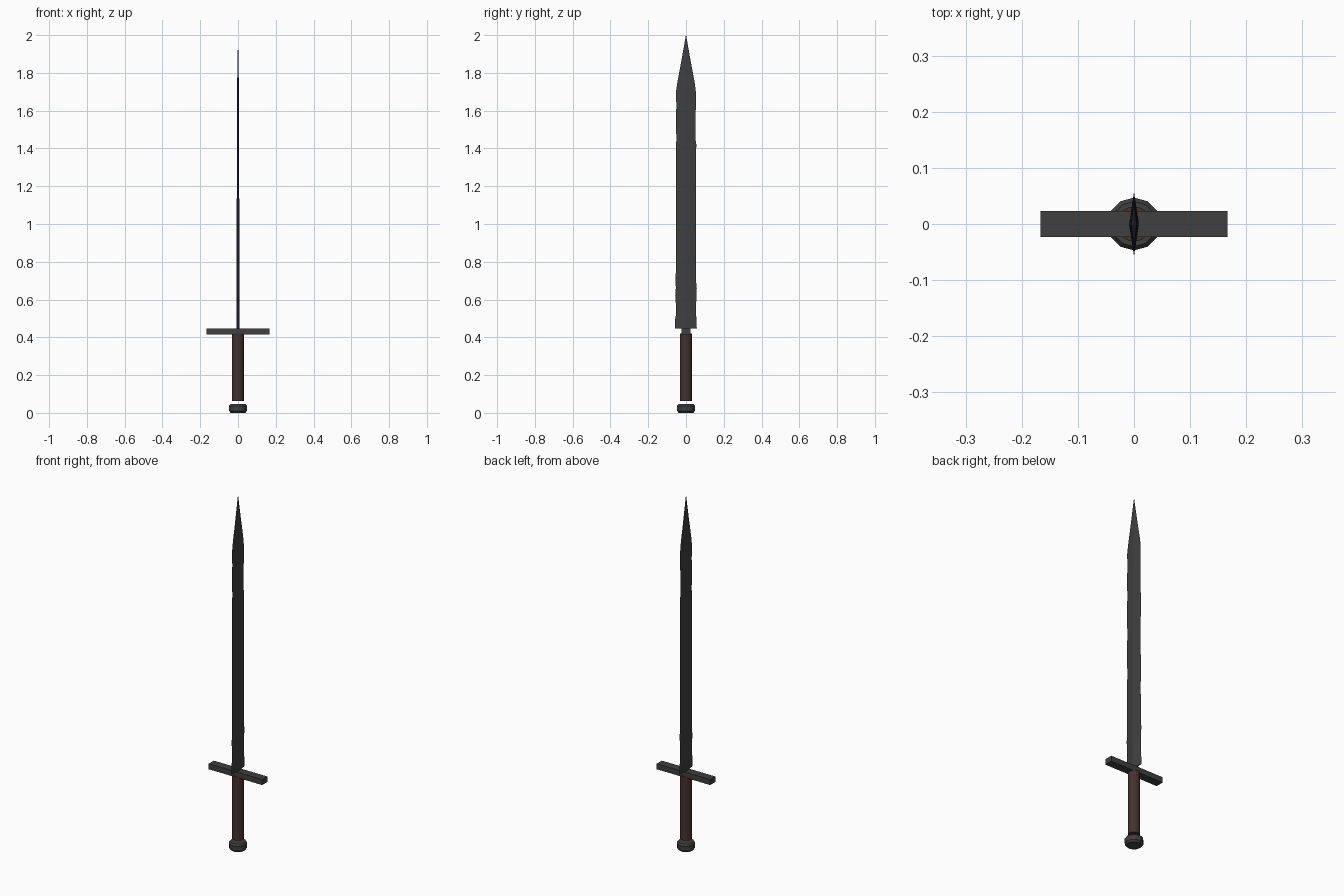
import bpy, bmesh, math

if "Cube" in bpy.data.objects:
    bpy.data.objects.remove(bpy.data.objects["Cube"])


def material(name, rgb):
    m = bpy.data.materials.new(name)
    m.diffuse_color = (*rgb, 1)
    m.use_nodes = True
    m.node_tree.nodes["Principled BSDF"].inputs["Base Color"].default_value = m.diffuse_color
    return m


steel = material("dark_steel", (0.05, 0.05, 0.052))
leather = material("brown_leather", (0.06, 0.031, 0.025))


def loft(name, rings, mat):
    """Skin a stack of equal-length vertex rings and cap both ends."""
    bm = bmesh.new()
    loops = [[bm.verts.new(p) for p in ring] for ring in rings]
    n = len(loops[0])
    for a, b in zip(loops, loops[1:]):
        for i in range(n):
            j = (i + 1) % n
            bm.faces.new((a[i], a[j], b[j], b[i]))
    bm.faces.new(loops[0][::-1])
    bm.faces.new(loops[-1])
    bmesh.ops.recalc_face_normals(bm, faces=bm.faces)
    me = bpy.data.meshes.new(name)
    bm.to_mesh(me)
    bm.free()
    me.materials.append(mat)
    ob = bpy.data.objects.new(name, me)
    bpy.context.collection.objects.link(ob)
    return ob


def turned(name, profile, sides, mat):
    """Faceted turned part from (radius, z) pairs."""
    step = 2 * math.pi / sides
    return loft(name, [[(r * math.sin(i * step), r * math.cos(i * step), z)
                        for i in range(sides)] for r, z in profile], mat)


# Pommel and grip, with a small gap between them
turned("pommel", [(0.038, 0), (0.047, 0.01), (0.047, 0.037), (0.040, 0.046)], 12, steel)
turned("grip", [(0.031, 0.062), (0.031, 0.42)], 16, leather)

# Crossguard bar
gx, gy = 0.167, 0.023
loft("crossguard", [[(-gx, -gy, z), (gx, -gy, z), (gx, gy, z), (-gx, gy, z)]
                    for z in (0.415, 0.446)], steel)

# Blade: diamond section with worn, nicked edges (z, left edge, right edge)
edges = [(0.446, .057, .057), (0.50, .057, .056), (0.52, .053, .053),
         (0.58, .054, .054), (0.62, .057, .055), (0.66, .054, .057),
         (0.70, .055, .053), (0.80, .053, .053), (0.88, .054, .052),
         (1.00, .052, .053), (1.12, .053, .052), (1.25, .052, .052),
         (1.38, .054, .053), (1.42, .054, .055), (1.45, .050, .050),
         (1.50, .053, .051), (1.58, .053, .051), (1.62, .051, .052),
         (1.70, .053, .052), (1.75, .046, .046), (1.85, .027, .027),
         (2.00, .0005, .0005)]
rings = []
for z, left, right in edges:
    t = 0.009 - 0.0045 * (z - 0.446) / 1.3
    if z > 1.75:
        t *= (2.002 - z) / 0.252
    rings.append([(t, 0, z), (0, right, z), (-t, 0, z), (0, -left, z)])
loft("blade", rings, steel)
